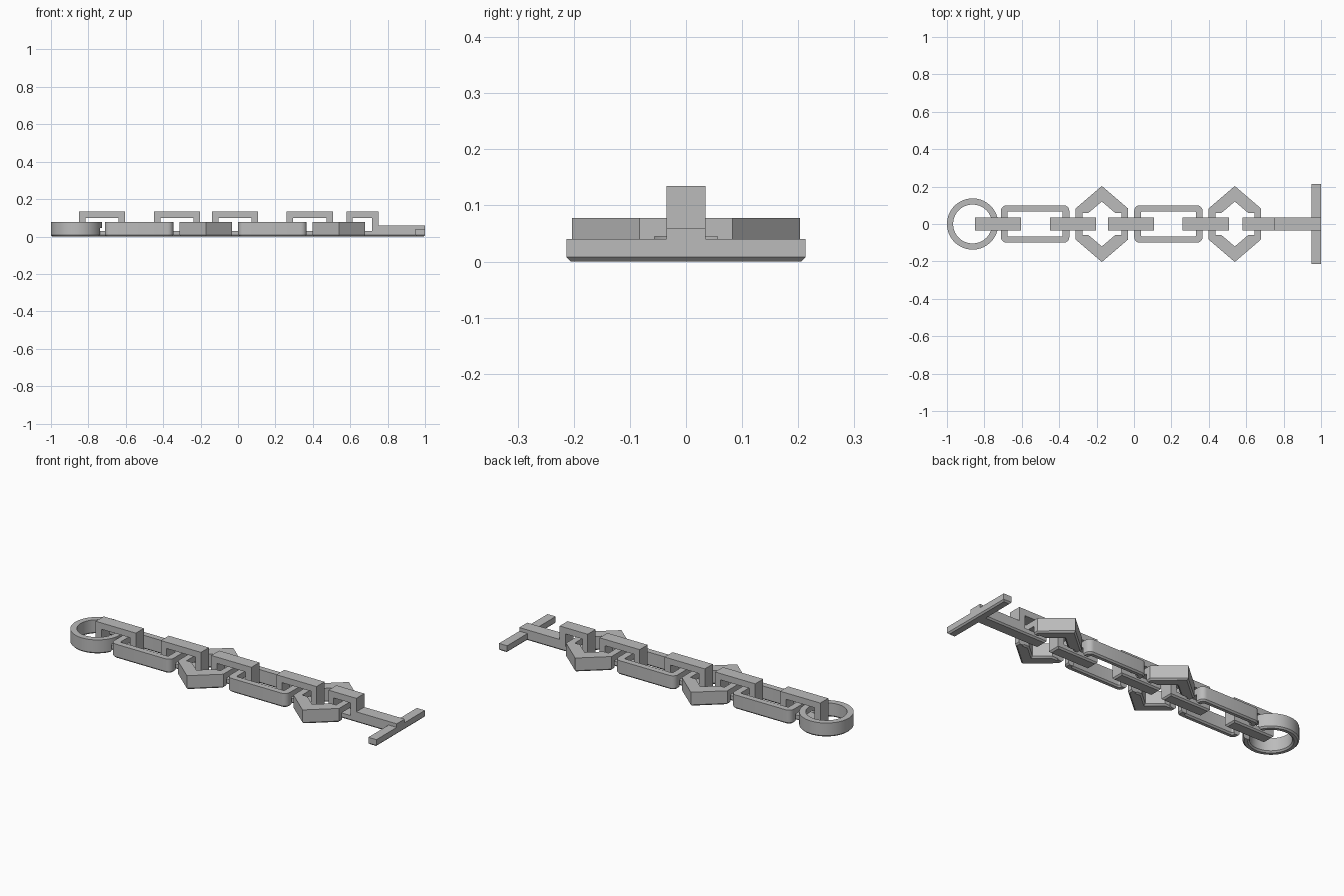
import bpy, bmesh, math
from mathutils import Matrix

cube = bpy.data.objects.get("Cube")
if cube:
    bpy.data.objects.remove(cube, do_unlink=True)

grey = bpy.data.materials.new("plain grey")
grey.use_nodes = True
colour = (0.5, 0.5, 0.5, 1)
grey.diffuse_color = colour
grey.node_tree.nodes["Principled BSDF"].inputs["Base Color"].default_value = colour

HEIGHT = 0.078      # flat link height
CHAMFER = 0.008     # bottom edge chamfer
HALF_W = 0.035      # half width of upright links


def finish(name, bm, chamfer=True):
    """Chamfer the edges on the ground and make the object."""
    bmesh.ops.recalc_face_normals(bm, faces=bm.faces)
    if chamfer:
        edges = [e for e in bm.edges if len(e.link_faces) == 2
                 and all(abs(v.co.z) < 1e-5 for v in e.verts)
                 and e.calc_face_angle() > 0.5]
        bmesh.ops.bevel(bm, geom=edges, offset=CHAMFER, segments=1,
                        affect='EDGES', clamp_overlap=True)
    mesh = bpy.data.meshes.new(name)
    bm.to_mesh(mesh)
    bm.free()
    mesh.materials.append(grey)
    ob = bpy.data.objects.new(name, mesh)
    bpy.context.collection.objects.link(ob)
    return ob


def activate(ob):
    bpy.ops.object.select_all(action='DESELECT')
    ob.select_set(True)
    bpy.context.view_layer.objects.active = ob


def box(name, x0, x1, y, z0, z1, chamfer=True):
    bm = bmesh.new()
    bmesh.ops.create_cube(bm, size=1, matrix=Matrix.Translation(
        ((x0 + x1) / 2, 0, (z0 + z1) / 2)) @ Matrix.Diagonal((x1 - x0, 2 * y, z1 - z0, 1)))
    return finish(name, bm, chamfer)


def frame(name, outer, inner, place):
    """Closed frame between two loops of equal length; place(u, v, side) gives a point."""
    bm = bmesh.new()
    loops = [[bm.verts.new(place(u, v, side)) for u, v in loop]
             for loop in (outer, inner) for side in (0, 1)]
    out0, out1, in0, in1 = loops
    n = len(outer)
    for a, b in ((out0, out1), (out1, in1), (in1, in0), (in0, out0)):
        for i in range(n):
            j = (i + 1) % n
            bm.faces.new((a[i], a[j], b[j], b[i]))
    return finish(name, bm)


def flat_frame(name, cx, outer, inner, cut_from, cut_to):
    """Flat link with bridges left over the chain where it passes through."""
    ob = frame(name, outer, inner, lambda u, v, s: (cx + u, v, s * HEIGHT))
    cutter = box("notch_cutter", cx + cut_from, cx + cut_to, 0.056, -0.1, 0.045, False)
    cutter.hide_render = True
    mod = ob.modifiers.new("notch", 'BOOLEAN')
    mod.object = cutter
    mod.operation = 'DIFFERENCE'
    mod.solver = 'EXACT'
    activate(ob)
    bpy.ops.object.modifier_apply(modifier=mod.name)
    bpy.data.objects.remove(cutter, do_unlink=True)
    activate(ob)
    bpy.ops.object.shade_smooth_by_angle(angle=math.radians(30))
    return ob


def circle(r, n=64):
    return [(r * math.cos(math.tau * i / n), r * math.sin(math.tau * i / n)) for i in range(n)]


def rounded(hx, hy, r, steps=5):
    points = []
    for q, (sx, sy) in enumerate(((1, 1), (-1, 1), (-1, -1), (1, -1))):
        for i in range(steps + 1):
            a = math.pi / 2 * (q + i / steps)
            points.append((sx * (hx - r) + r * math.cos(a), sy * (hy - r) + r * math.sin(a)))
    return points


def four_way(apex, mid, corner):
    """Mirror a quarter outline to all four quadrants."""
    right = [apex, mid, corner]
    right += [(x, -y) for x, y in reversed(right)]
    return right + [(-x, y) for x, y in reversed(right[1:-1])]


def upright(name, outer, inner):
    return frame(name, outer, inner, lambda u, v, s: (u, (2 * s - 1) * HALF_W, v))


def rect(x0, x1, z0, z1):
    return [(x0, z0), (x1, z0), (x1, z1), (x0, z1)]


# End ring
flat_frame("end_ring", -0.863, circle(0.137), circle(0.104), 0, 0.2)

# Long rounded links
for i, cx in enumerate((-0.529, 0.184)):
    flat_frame(f"long_link_{i + 1}", cx, rounded(0.183, 0.1, 0.03),
               rounded(0.147, 0.067, 0.006), -0.25, 0.25)

# Pointed hexagonal links
for i, cx in enumerate((-0.172, 0.539)):
    flat_frame(f"pointed_link_{i + 1}", cx,
               four_way((0, 0.203), (0.07, 0.143), (0.14, 0.083)),
               four_way((0, 0.12), (0.073, 0.058), (0.104, 0.058)), -0.25, 0.25)

# Upright connecting links
for i, x in enumerate((-0.85, -0.45, -0.14, 0.26)):
    upright(f"connector_{i + 1}", rect(x, x + 0.247, 0, 0.135),
            rect(x + 0.035, x + 0.212, 0.03, 0.1))

# Last connector with its arm, and the toggle bar
upright("toggle_arm",
        [(0.58, 0), (1, 0), (1, 0.06), (0.752, 0.06), (0.752, 0.135), (0.58, 0.135)],
        [(0.612, 0.03), (0.717, 0.03), (0.717, 0.045), (0.717, 0.06), (0.717, 0.1), (0.612, 0.1)])
box("toggle_bar", 0.95, 1, 0.213, 0, 0.04)
